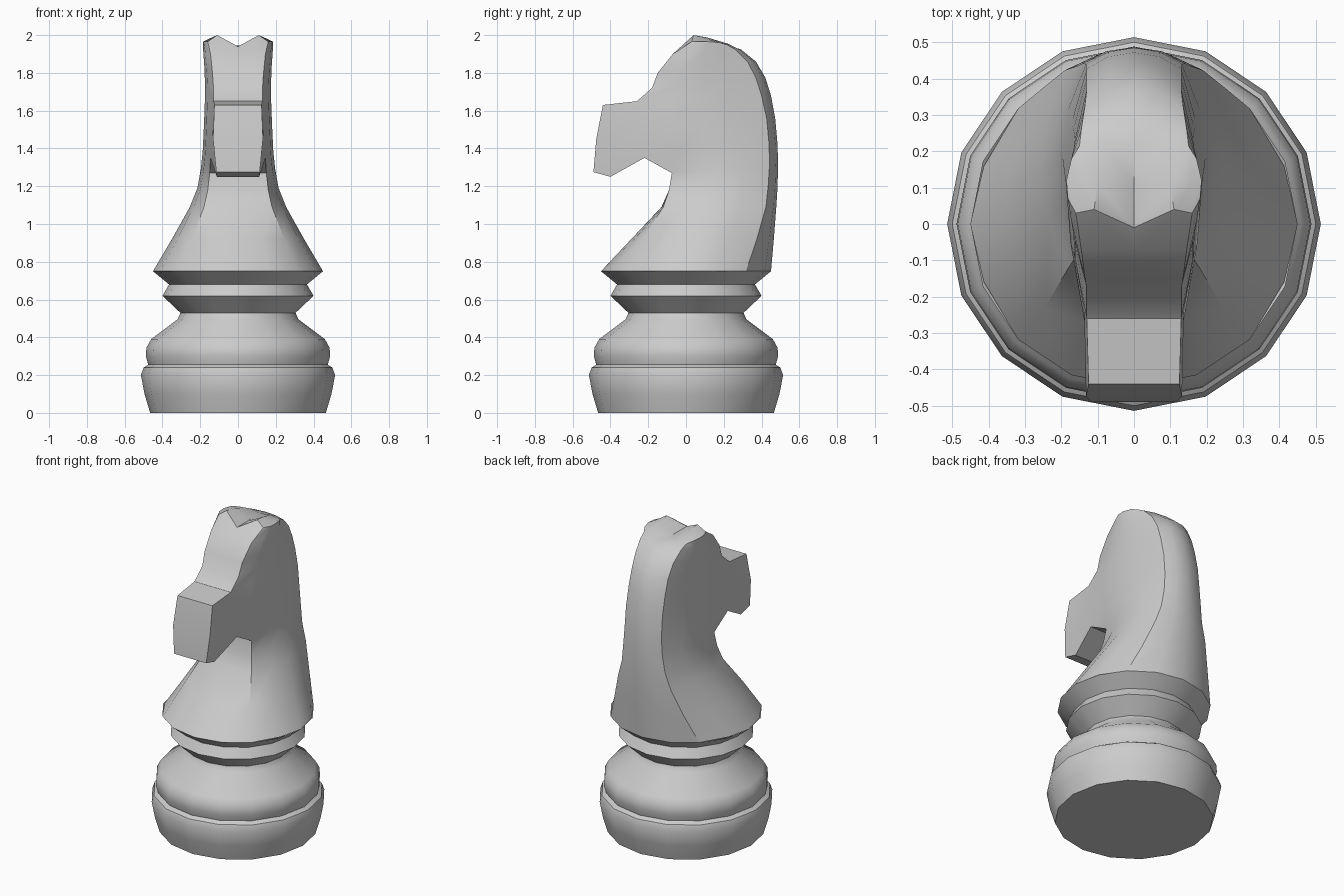
import bpy, bmesh, math

if "Cube" in bpy.data.objects:
    bpy.data.objects.remove(bpy.data.objects["Cube"])


def make(name, bm):
    bmesh.ops.recalc_face_normals(bm, faces=bm.faces)
    me = bpy.data.meshes.new(name)
    bm.to_mesh(me)
    bm.free()
    ob = bpy.data.objects.new(name, me)
    bpy.context.collection.objects.link(ob)
    return ob


def smooth(ob):
    bpy.ops.object.select_all(action='DESELECT')
    ob.select_set(True)
    bpy.context.view_layer.objects.active = ob
    bpy.ops.object.shade_smooth_by_angle(angle=math.radians(32))


# turned base: 16-sided lathe
profile = [(.465, 0), (.495, .1), (.514, .2), (.50, .24), (.475, .255), (.488, .30),
           (.485, .345), (.46, .39), (.32, .495), (.305, .53), (.40, .62),
           (.365, .68), (.45, .75)]
N = 16
bm = bmesh.new()
rings = [[bm.verts.new((r * math.sin(2 * math.pi * i / N), -r * math.cos(2 * math.pi * i / N), z))
          for i in range(N)] for r, z in profile]
for a, b in zip(rings, rings[1:]):
    for i in range(N):
        j = (i + 1) % N
        bm.faces.new((a[i], a[j], b[j], b[i]))
bm.faces.new(rings[0])
smooth(make("turned_base", bm))

# neck and head: half cross-sections running from front edge to back edge
# front y, front z, corner inset, front half width, side half width,
# back y, back z, corner inset, back half width
rows = [(-.45, .75, .132, .318, .45, .45, .75, .132, .318),
        (-.29, .92, .06, .245, .35, .465, .92, .09, .25),
        (-.13, 1.09, .01, .18, .255, .478, 1.09, .055, .19),
        (-.09, 1.18, 0, .16, .215, .485, 1.2, .05, .155),
        (-.075, 1.27, 0, .15, .197, .487, 1.31, .045, .14),
        (-.22, 1.35, 0, .145, .187, .485, 1.42, .045, .132),
        (-.24, 1.5, 0, .137, .18, .472, 1.56, .045, .13),
        (-.26, 1.65, 0, .13, .175, .45, 1.68, .05, .13),
        (-.18, 1.72, 0, .13, .175, .42, 1.775, .05, .13),
        (-.15, 1.8, 0, .135, .178, .37, 1.86, .045, .135),
        (-.07, 1.9, 0, .145, .184, .29, 1.925, .03, .145)]
bm = bmesh.new()


def section(yf, zf, cf, wf, ws, yb, zb, cb, wb):
    pts = [(0, yf, zf), (.54 * wf, yf + .26 * cf, zf), (wf, yf + cf, zf)]
    for t, k in ((.25, .72), (.5, 1), (.75, .72)):
        corner = wf + (wb - wf) * t
        pts.append((corner + (ws - corner) * k,
                    yf + cf + (yb - cb - yf - cf) * t, zf + (zb - zf) * t))
    pts += [(wb, yb - cb, zb), (.54 * wb, yb - .26 * cb, zb), (0, yb, zb)]
    return [bm.verts.new(p) for p in pts]


R = [section(*r) for r in rows]
# crown ring with raised ears
R.append([bm.verts.new(p) for p in [
    (0, -.01, 1.94), (.11, .04, 2.0), (.16, .03, 1.965), (.182, .07, 1.965), (.186, .12, 1.965),
    (.172, .18, 1.96), (.15, .215, 1.95), (.08, .22, 1.955), (0, .22, 1.945)]])
for n, (a, b) in enumerate(zip(R, R[1:])):
    for i in range(8):
        if n in (5, 6) and i < 2:   # opening for the muzzle
            continue
        bm.faces.new((a[i], a[i + 1], b[i + 1], b[i]))
c = R[-1]
m0, m1, m2 = [bm.verts.new(p) for p in [(0, .1, 1.94), (.1, .11, 1.988), (.155, .11, 1.98)]]
for f in [(c[0], c[1], m1, m0), (m0, m1, c[7], c[8]), (c[1], c[2], m2, m1),
          (m1, m2, c[6], c[7]), (c[2], c[3], c[4], m2), (m2, c[4], c[5], c[6])]:
    bm.faces.new(f)

# muzzle strip around chin, nose and bridge, then its cheek faces
tips = [[bm.verts.new((w * k, y, z)) for k in (0, .54, 1)]
        for y, z, w in [(-.40, 1.25, .112), (-.49, 1.275, .115), (-.475, 1.45, .132), (-.44, 1.63, .125)]]
chain = [R[5][:3]] + tips + [R[7][:3]]
for a, b in zip(chain, chain[1:]):
    for i in range(2):
        bm.faces.new((a[i], a[i + 1], b[i + 1], b[i]))
bm.faces.new((R[5][2], tips[0][2], tips[1][2], tips[2][2], R[6][2]))
bm.faces.new((R[6][2], tips[2][2], tips[3][2], R[7][2]))
bmesh.ops.delete(bm, geom=[v for v in bm.verts if not v.link_faces], context='VERTS')

# mirror the half, then weld along the centre
geom = bm.verts[:] + bm.edges[:] + bm.faces[:]
bmesh.ops.mirror(bm, geom=geom, axis='X', merge_dist=.0005)
bmesh.ops.remove_doubles(bm, verts=bm.verts, dist=.0005)
smooth(make("horse_head", bm))
